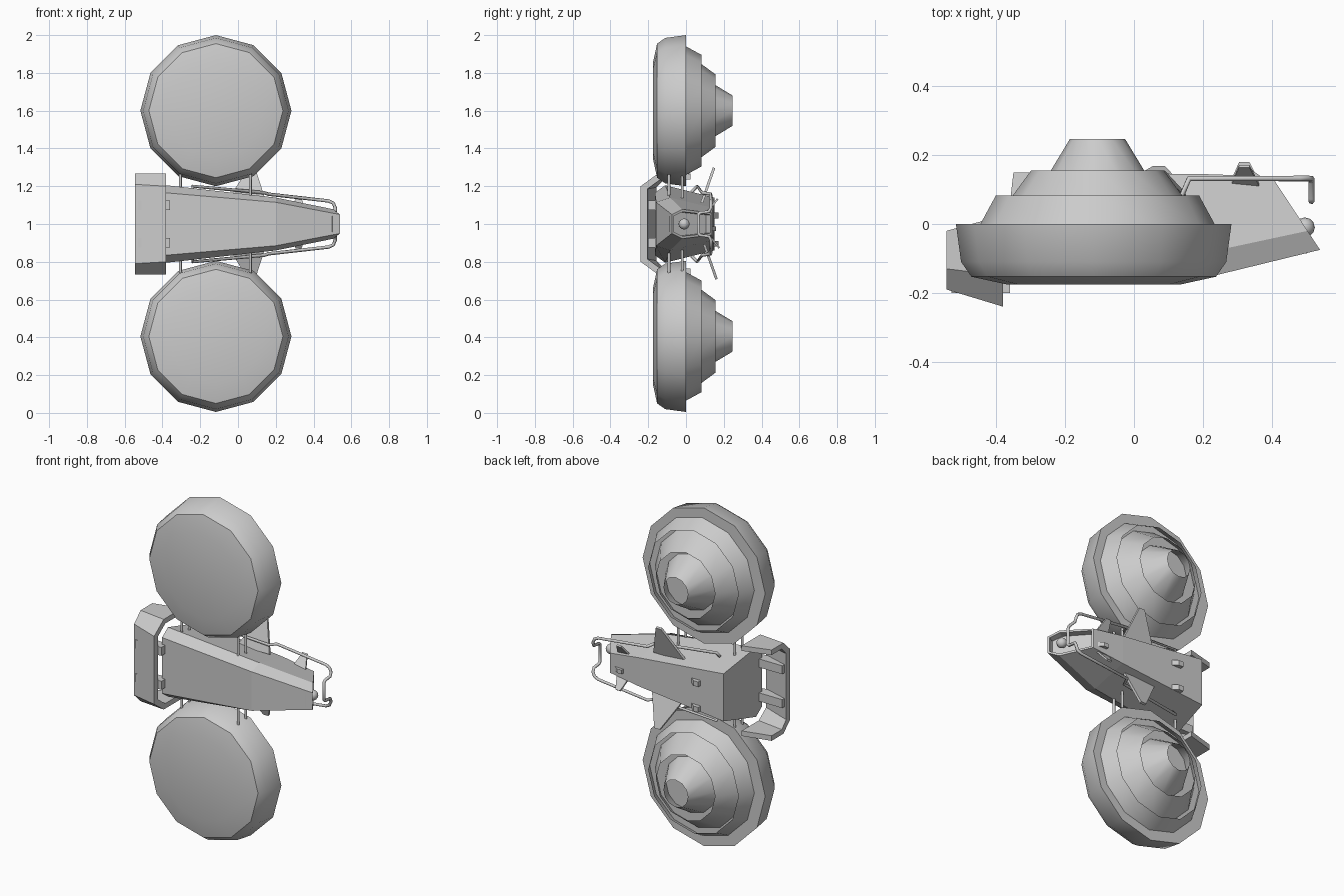
import bpy, bmesh, math
from mathutils import Vector

if "Cube" in bpy.data.objects:
    bpy.data.objects.remove(bpy.data.objects["Cube"])

MID = 1.0  # height of the symmetry plane


def make(name, bm, smooth=None):
    bmesh.ops.recalc_face_normals(bm, faces=bm.faces)
    me = bpy.data.meshes.new(name)
    bm.to_mesh(me)
    bm.free()
    ob = bpy.data.objects.new(name, me)
    bpy.context.collection.objects.link(ob)
    if smooth:
        bpy.ops.object.select_all(action='DESELECT')
        ob.select_set(True)
        bpy.context.view_layer.objects.active = ob
        bpy.ops.object.shade_smooth_by_angle(angle=math.radians(smooth))
    return ob


def bridge(bm, rings):
    n = len(rings[0])
    for a, b in zip(rings, rings[1:]):
        for i in range(n):
            bm.faces.new((a[i], a[(i + 1) % n], b[(i + 1) % n], b[i]))


def loft(sections):
    """Skin half sections of (x, y, h), mirrored about MID; returns bmesh and end cap."""
    bm = bmesh.new()
    rings = []
    for s in sections:
        pts = [(x, y, MID + h) for x, y, h in s] + [(x, y, MID - h) for x, y, h in reversed(s)]
        rings.append([bm.verts.new(p) for p in pts])
    bridge(bm, rings)
    bm.faces.new(rings[0])
    return bm, bm.faces.new(rings[-1])


def plate(name, pts, thick):
    """Flat polygon given thickness along its normal."""
    bm = bmesh.new()
    f = bm.faces.new([bm.verts.new(p) for p in pts])
    f.normal_update()
    n = f.normal * thick
    out = bmesh.ops.extrude_face_region(bm, geom=[f])
    bmesh.ops.translate(bm, vec=n, verts=[v for v in out['geom'] if isinstance(v, bmesh.types.BMVert)])
    return make(name, bm)


def box(name, lo, hi):
    bm = bmesh.new()
    bmesh.ops.create_cube(bm, size=1)
    for v in bm.verts:
        v.co = Vector([lo[i] if v.co[i] < 0 else hi[i] for i in range(3)])
    return make(name, bm)


def tube(name, pts, r):
    cu = bpy.data.curves.new(name, 'CURVE')
    cu.dimensions = '3D'
    cu.bevel_depth = r
    cu.bevel_resolution = 1
    cu.use_fill_caps = True
    sp = cu.splines.new('POLY')
    sp.points.add(len(pts) - 1)
    for p, co in zip(sp.points, pts):
        p.co = (*co, 1)
    ob = bpy.data.objects.new(name, cu)
    bpy.context.collection.objects.link(ob)


# Twelve-sided domed pods with nested hollow cones on the back: (radius, y, centre x)
C, D = -0.117, -0.106
pod = [(.25, -.176, C), (.355, -.153, C), (.385, -.11, C), (.40, 0, C), (.34, 0, D),
       (.295, .083, D), (.318, .035, D), (.281, .035, D), (.193, .155, D),
       (.225, .105, D), (.166, .105, D), (.08, .247, D), (.12, .165, D)]
for name, z in (("upper_pod", 1.6), ("lower_pod", 0.405)):
    bm = bmesh.new()
    rings = []
    for r, y, cx in pod:
        rings.append([bm.verts.new((cx + r * math.cos(i * math.pi / 6), y,
                                    z + r * math.sin(i * math.pi / 6))) for i in range(12)])
    bridge(bm, rings)
    bm.faces.new(rings[0])
    bm.faces.new(rings[-1])
    make(name, bm, 35)

# Tapered hull with a recessed, slanted nose opening
bm, nose = loft([
    [(-.38, -.165, .165), (-.38, -.11, .205), (-.35, .15, .14)],
    [(.2, -.158, .115), (.2, -.085, .14), (.2, .145, .085)],
    [(.54, -.075, .05), (.504, -.02, .078), (.40, .138, .058)]])
bmesh.ops.recalc_face_normals(bm, faces=bm.faces)
bmesh.ops.inset_region(bm, faces=[nose], thickness=.014)
bmesh.ops.inset_region(bm, faces=[nose], thickness=.001, depth=-.04)
make("hull", bm)

# Ball in the nose
bm = bmesh.new()
bmesh.ops.create_uvsphere(bm, u_segments=12, v_segments=8, radius=.029)
bmesh.ops.translate(bm, verts=bm.verts, vec=(.496, -.01, MID))
make("nose_ball", bm, 60)

# C-shaped rear collar
bm, _ = loft([
    [(-.545, -.19, .21), (-.545, -.13, .268), (-.545, -.02, .268),
     (-.545, -.02, .238), (-.545, -.115, .238), (-.545, -.155, .195)],
    [(-.38, -.24, .20), (-.38, -.15, .266), (-.38, .025, .266),
     (-.38, .025, .236), (-.38, -.135, .236), (-.38, -.205, .185)]])
make("rear_collar", bm)

# Mirrored details, above and below the middle
for side, s in (("upper", 1), ("lower", -1)):
    def P(x, y, h):
        return (x, y, MID + s * h)
    # Struts from the hull to the collar
    box(side + "_collar_strut", (-.53, -.20, MID + s * .1 - .025), (-.36, -.14, MID + s * .1 + .025))
    # Posts carrying the pod
    for x in (-.305, .065):
        for y in (-.09, -.02):
            tube(side + "_pod_post", [P(x, y, .1), P(x, y, .29)], .008)
    # Large and small back fins
    plate(side + "_fin", [P(-.06, .09, .11), P(.15, .09, .11), P(.09, .155, .295), P(.055, .155, .295)], .014)
    plate(side + "_small_fin", [P(.28, .115, .06), P(.365, .115, .06), P(.335, .172, .13), P(.305, .172, .13)], .01)
    # Wedge lugs on the back face
    h = MID + s * .075
    plate(side + "_lug", [(-.20, .14, h - .015), (-.20, .172, h - .015), (-.17, .172, h - .015),
                          (-.13, .14, h - .015)], .03)
plate("nose_lug", [(.31, .13, .988), (.31, .158, .988), (.34, .158, .988), (.38, .13, .988)], .024)

# Hand rail running along both hull sides and looping round the nose
half = [(-.24, .03, .17), (-.24, .06, .20), (.14, .085, .165), (.16, .132, .158), (.48, .132, .122),
        (.505, .132, .11), (.515, .132, .085), (.515, .122, .065), (.515, .075, .06), (.515, .066, .05)]
tube("hand_rail", [(x, y, MID + h) for x, y, h in half] +
     [(x, y, MID - h) for x, y, h in reversed(half)], .009)
